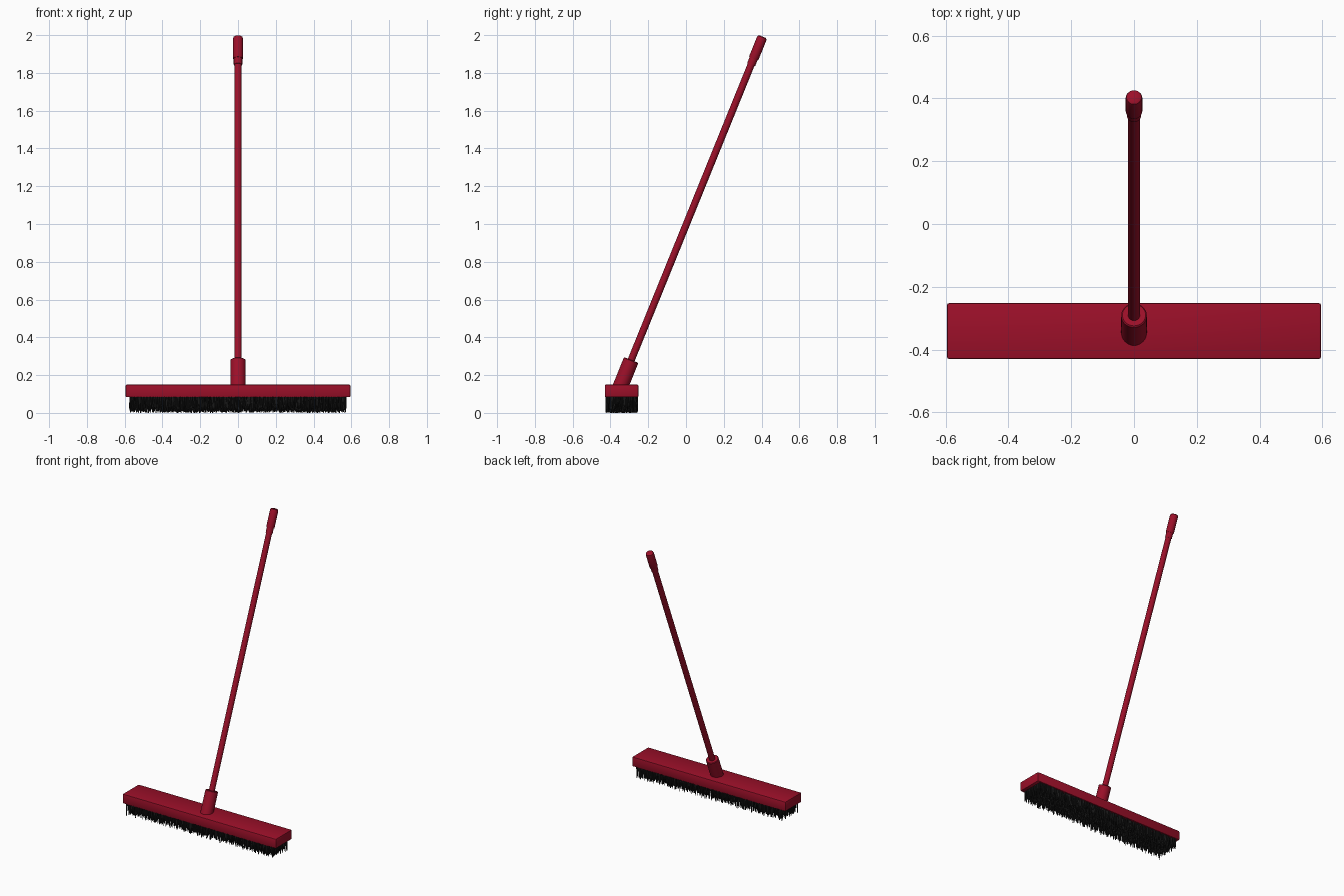
import bpy, bmesh, math, random
from mathutils import Vector, Matrix

if "Cube" in bpy.data.objects:
    bpy.data.objects.remove(bpy.data.objects["Cube"])

random.seed(4)


def material(name, rgb):
    m = bpy.data.materials.new(name)
    m.diffuse_color = (*rgb, 1)
    m.use_nodes = True
    m.node_tree.nodes["Principled BSDF"].inputs["Base Color"].default_value = m.diffuse_color
    return m


RED = material("red_plastic", (0.33, 0.005, 0.022))
BLACK = material("black_bristle", (0.01, 0.01, 0.01))


def finish(name, bm, mat, smooth=False):
    bmesh.ops.recalc_face_normals(bm, faces=bm.faces)
    me = bpy.data.meshes.new(name)
    bm.to_mesh(me)
    bm.free()
    me.materials.append(mat)
    ob = bpy.data.objects.new(name, me)
    bpy.context.collection.objects.link(ob)
    if smooth:
        bpy.ops.object.select_all(action='DESELECT')
        ob.select_set(True)
        bpy.context.view_layer.objects.active = ob
        bpy.ops.object.shade_smooth_by_angle(angle=math.radians(35))
    return ob


# Leaning handle axis
TOP = Vector((0, 0.405, 1.992))
FOOT = Vector((0, -0.29, 0.28))
AXIS = (TOP - FOOT).normalized()
LENGTH = (TOP - FOOT).length
PLACE = Matrix.Translation(FOOT) @ AXIS.to_track_quat('Z', 'Y').to_matrix().to_4x4()


def turned(name, profile, sides=32):
    """Closed lathe of (radius, distance along the handle axis) points."""
    bm = bmesh.new()
    rings = [[bm.verts.new((r * math.cos(2 * math.pi * i / sides),
                            r * math.sin(2 * math.pi * i / sides), h))
              for i in range(sides)] for r, h in profile]
    for a, b in zip(rings, rings[1:]):
        for i in range(sides):
            j = (i + 1) % sides
            bm.faces.new((a[i], a[j], b[j], b[i]))
    bm.faces.new(rings[0][::-1])
    bm.faces.new(rings[-1])
    bm.transform(PLACE)
    return finish(name, bm, RED, True)


turned("handle_pole", [(0.019, -0.05), (0.019, LENGTH - 0.05)])
turned("handle_socket", [(0.041, -0.17), (0.041, -0.004), (0.037, 0.0)])
L = LENGTH
turned("handle_grip", [(0.0225, L - 0.16), (0.0225, L - 0.125), (0.0255, L - 0.125),
                       (0.0265, L - 0.12), (0.0265, L - 0.012), (0.024, L - 0.004), (0.018, L)])

# Brush head block with softened edges
bm = bmesh.new()
bmesh.ops.create_cube(bm, size=1, matrix=Matrix.Translation((0, -0.341, 0.1165))
                      @ Matrix.Diagonal((1.19, 0.178, 0.067, 1)))
bmesh.ops.bevel(bm, geom=bm.edges[:], offset=0.006, segments=2, profile=0.5, affect='EDGES')
finish("brush_head", bm, RED, True)

# Dense field of tapered bristles with uneven tips
bm = bmesh.new()
NX, NY, SIDES = 100, 15, 5
for ix in range(NX):
    for iy in range(NY):
        x = -0.565 + 1.13 * ix / (NX - 1) + random.uniform(-0.004, 0.004)
        y = -0.418 + 0.154 * iy / (NY - 1) + random.uniform(-0.003, 0.003)
        tip = Vector((x + random.uniform(-0.008, 0.008), y + random.uniform(-0.006, 0.006),
                      random.uniform(0.0, 0.026)))
        spin = random.uniform(0, 2)
        root, end = [], []
        for k in range(SIDES):
            a = spin + 2 * math.pi * k / SIDES
            d = Vector((math.cos(a), math.sin(a), 0))
            root.append(bm.verts.new(Vector((x, y, 0.088)) + d * 0.007))
            end.append(bm.verts.new(tip + d * 0.002))
        for k in range(SIDES):
            j = (k + 1) % SIDES
            bm.faces.new((root[k], end[k], end[j], root[j]))
        bm.faces.new(end[::-1])
        bm.faces.new(root)
finish("bristles", bm, BLACK)
